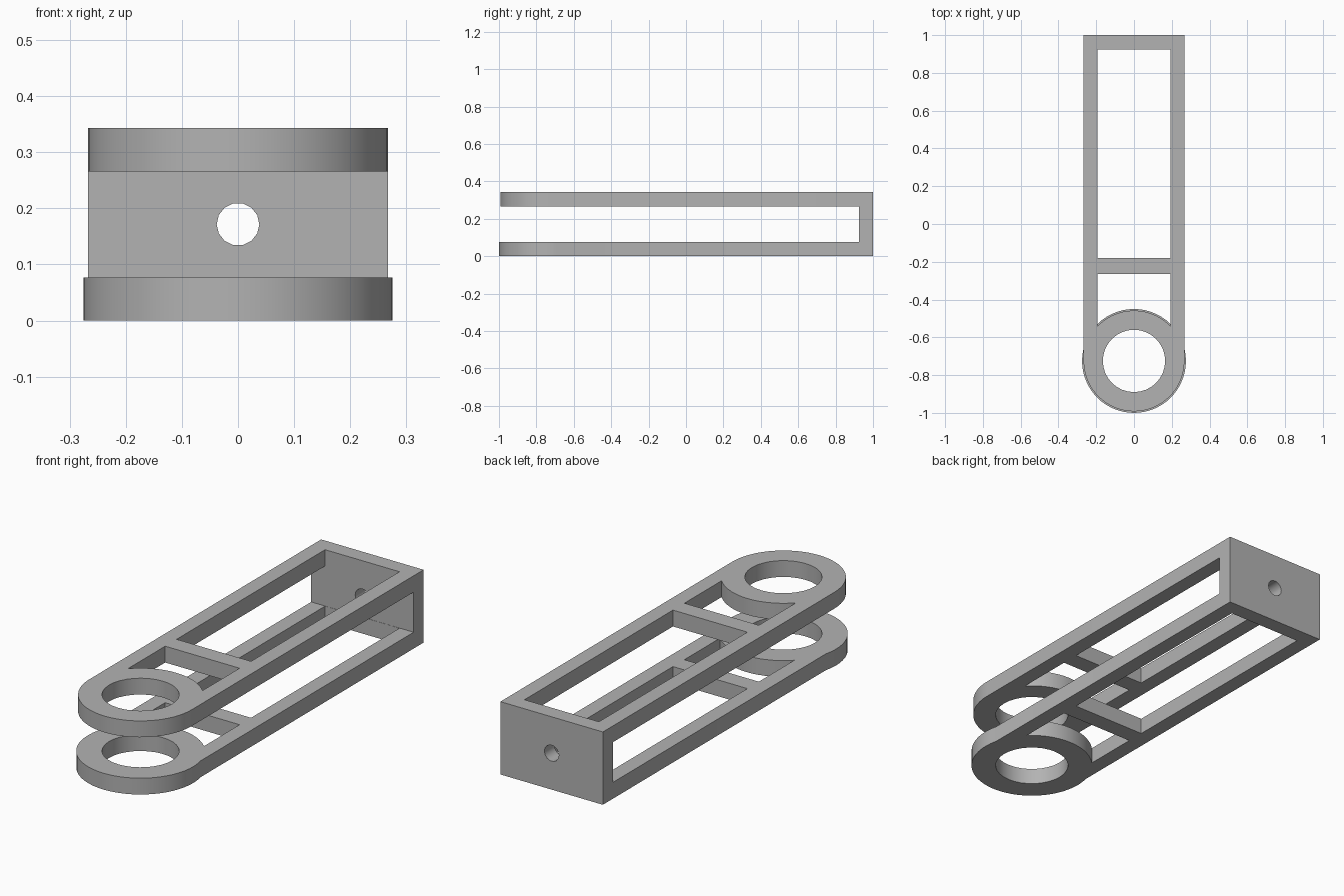
import bpy
import bmesh
from math import acos, asin, cos, sin, pi, radians
from mathutils import Matrix

default = bpy.data.objects.get("Cube")
if default:
    bpy.data.objects.remove(default)

HALF_W, INNER_W = 0.267, 0.194       # outer and inner half width of the rails
BACK, WALL = 1.0, 0.926              # outer and inner face of the end wall
HEIGHT, PLATE = 0.343, 0.077         # total height, thickness of one frame
RING_Y, BORE = -0.725, 0.165         # ring centre and bore radius
BAR_FRONT, BAR_BACK = -0.265, -0.18  # crossbar

metal = bpy.data.materials.new("plain grey")
metal.use_nodes = True
grey = (0.45, 0.45, 0.45, 1)
metal.diffuse_color = grey
metal.node_tree.nodes["Principled BSDF"].inputs["Base Color"].default_value = grey


def arc(cx, cy, r, start, end, steps):
    """Points on an arc, both ends included."""
    angles = [start + (end - start) * i / steps for i in range(steps + 1)]
    return [(cx + r * cos(a), cy + r * sin(a)) for a in angles]


def circle(cx, cy, r, sides):
    return arc(cx, cy, r, 0, 2 * pi, sides)[:-1]


def rectangle(x, y0, y1):
    return [(-x, y0), (x, y0), (x, y1), (-x, y1)]


def extrude_profile(name, loops, depth, matrix):
    """Fill an outline with holes, thicken it along z, then place it."""
    bm = bmesh.new()
    edges = []
    for loop in loops:
        verts = [bm.verts.new((x, y, 0)) for x, y in loop]
        edges += [bm.edges.new((v, verts[i - 1])) for i, v in enumerate(verts)]
    bmesh.ops.triangle_fill(bm, edges=edges, use_beauty=True)
    grown = bmesh.ops.extrude_face_region(bm, geom=bm.faces[:], use_keep_orig=True)
    top = [g for g in grown["geom"] if isinstance(g, bmesh.types.BMVert)]
    bmesh.ops.translate(bm, verts=top, vec=(0, 0, depth))
    bmesh.ops.transform(bm, matrix=matrix, verts=bm.verts[:])
    bmesh.ops.recalc_face_normals(bm, faces=bm.faces[:])
    mesh = bpy.data.meshes.new(name)
    bm.to_mesh(mesh)
    bm.free()
    mesh.materials.append(metal)
    obj = bpy.data.objects.new(name, mesh)
    bpy.context.collection.objects.link(obj)
    bpy.ops.object.select_all(action="DESELECT")
    obj.select_set(True)
    bpy.context.view_layer.objects.active = obj
    bpy.ops.object.shade_smooth_by_angle(angle=radians(30))


def frame(name, radius, z):
    """Two rails, a crossbar and a bored ring as one flat plate."""
    join = acos(min(1, HALF_W / radius))
    outline = [(HALF_W, WALL), (-HALF_W, WALL)]
    outline += arc(0, RING_Y, radius, pi - join, 2 * pi + join, 32)
    # The front window follows the back of the ring
    corner = asin((radius ** 2 - INNER_W ** 2) ** 0.5 / radius)
    front_window = arc(0, RING_Y, radius, pi - corner, corner, 14)
    front_window += [(INNER_W, BAR_FRONT), (-INNER_W, BAR_FRONT)]
    loops = [outline, front_window, rectangle(INNER_W, BAR_BACK, WALL - 0.001),
             circle(0, RING_Y, BORE, 32)]
    extrude_profile(name, loops, PLATE, Matrix.Translation((0, 0, z)))


frame("lower_frame", 0.275, 0)
frame("upper_frame", 0.267, HEIGHT - PLATE)

# End wall with a small bolt hole, profile stood upright
extrude_profile("end_wall",
                [rectangle(HALF_W, 0, HEIGHT), circle(0, HEIGHT / 2, 0.038, 14)],
                BACK - WALL,
                Matrix.Translation((0, BACK, 0)) @ Matrix.Rotation(pi / 2, 4, "X"))
